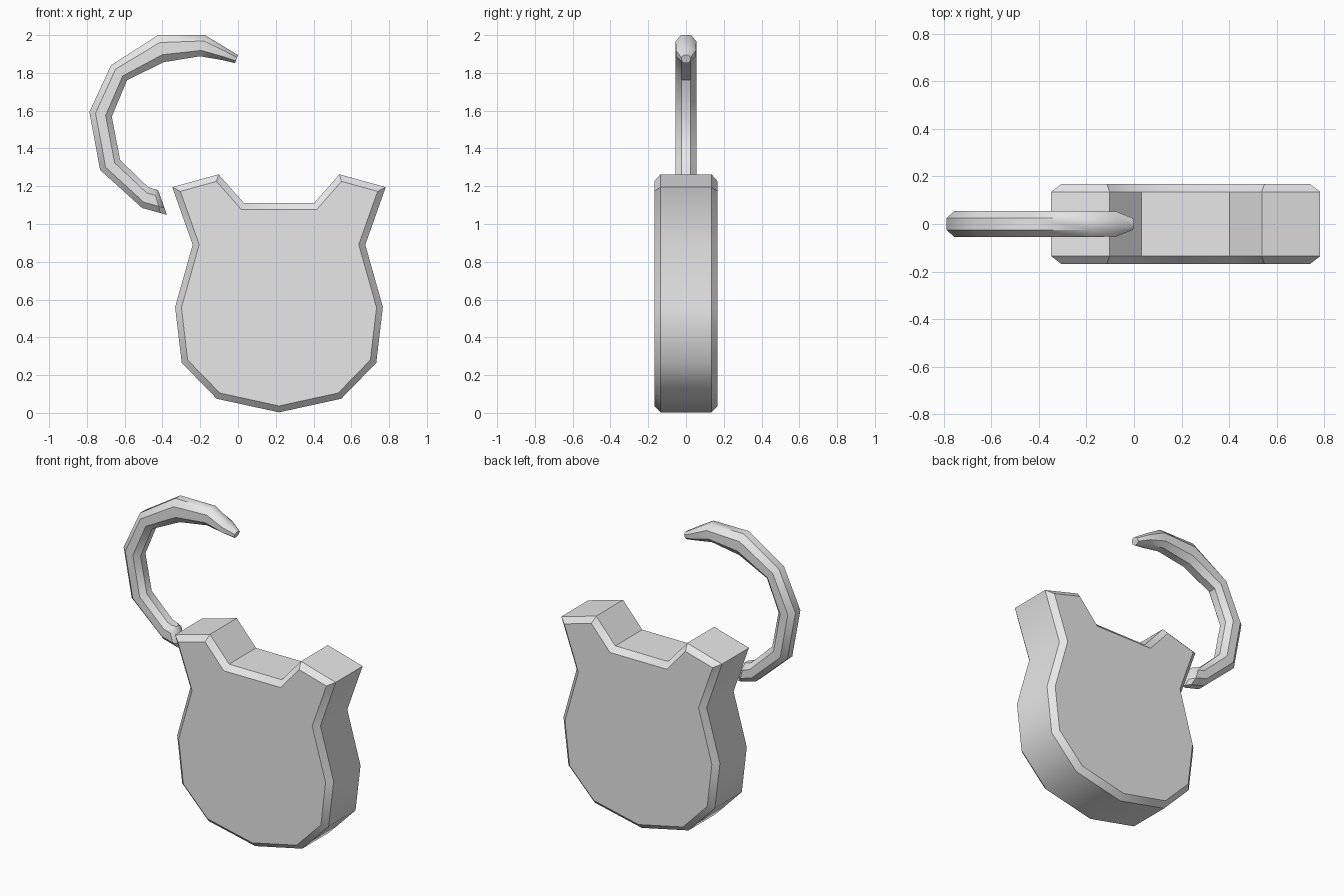
import bpy, bmesh, math
from mathutils import Vector

if "Cube" in bpy.data.objects:
    bpy.data.objects.remove(bpy.data.objects["Cube"], do_unlink=True)

grey = bpy.data.materials.new("plain grey metal")
grey.use_nodes = True
grey.diffuse_color = (0.8, 0.8, 0.8, 1)
grey.node_tree.nodes["Principled BSDF"].inputs["Base Color"].default_value = (0.8, 0.8, 0.8, 1)


def finish(bm, name):
    """Turn a bmesh into a smooth object with sharp edges kept."""
    bmesh.ops.recalc_face_normals(bm, faces=bm.faces[:])
    mesh = bpy.data.meshes.new(name)
    bm.to_mesh(mesh)
    bm.free()
    mesh.materials.append(grey)
    obj = bpy.data.objects.new(name, mesh)
    bpy.context.collection.objects.link(obj)
    bpy.ops.object.select_all(action='DESELECT')
    obj.select_set(True)
    bpy.context.view_layer.objects.active = obj
    bpy.ops.object.shade_smooth_by_angle(angle=math.radians(40))
    return obj


# Lock body: mirrored half outline, extruded, with chamfered front and back rims
CENTRE, DEPTH, CHAMFER = 0.217, 0.168, 0.033
half = [(0.33, 0.075), (0.515, 0.265), (0.55, 0.56), (0.457, 0.89),
        (0.565, 1.195), (0.32, 1.263), (0.185, 1.11)]
outline = [(0, 0.003)] + half + [(-x, z) for x, z in reversed(half)]
bm = bmesh.new()
front = bm.faces.new([bm.verts.new((CENTRE + x, -DEPTH, z)) for x, z in outline])
back = bmesh.ops.extrude_face_region(bm, geom=[front], use_keep_orig=True)
bmesh.ops.translate(bm, vec=(0, 2 * DEPTH, 0),
                    verts=[v for v in back["geom"] if isinstance(v, bmesh.types.BMVert)])
bmesh.ops.recalc_face_normals(bm, faces=bm.faces[:])
rims = [e for e in bm.edges if abs(e.verts[0].co.y - e.verts[1].co.y) < 0.01]
bmesh.ops.bevel(bm, geom=rims, offset=CHAMFER, segments=1, affect='EDGES')
finish(bm, "lock_body")

# Shackle: eight-sided rings between outer and inner edge points (x, z)
# Each station: outer point, inner point, half thickness
THICK, NARROW = 0.055, 0.025
stations = [
    ((-0.376, 1.048), (-0.423, 1.18), NARROW),
    ((-0.41, 1.058), (-0.447, 1.186), THICK),
    ((-0.508, 1.085), (-0.476, 1.196), THICK),
    ((-0.73, 1.286), (-0.624, 1.339), THICK),
    ((-0.787, 1.593), (-0.668, 1.568), THICK),
    ((-0.672, 1.841), (-0.587, 1.762), THICK),
    ((-0.423, 2.0), (-0.392, 1.857), THICK),
    ((-0.175, 2.0), (-0.201, 1.888), THICK),
    ((-0.07, 1.937), (-0.085, 1.868), THICK * 0.95),
    ((0.0, 1.894), (-0.016, 1.852), NARROW),
]
K = 0.45
section = [(1, -K), (K, -1), (-K, -1), (-1, -K), (-1, K), (-K, 1), (K, 1), (1, K)]
bm = bmesh.new()
rings = []
for outer, inner, thick in stations:
    a, b = Vector((outer[0], 0, outer[1])), Vector((inner[0], 0, inner[1]))
    mid, reach = (a + b) / 2, (a - b) / 2
    rings.append([bm.verts.new(mid + reach * r + Vector((0, y * thick, 0))) for r, y in section])
for p, q in zip(rings, rings[1:]):
    for i in range(len(section)):
        j = (i + 1) % len(section)
        bm.faces.new((p[i], p[j], q[j], q[i]))
bm.faces.new(rings[0])
bm.faces.new(rings[-1])
finish(bm, "shackle")
